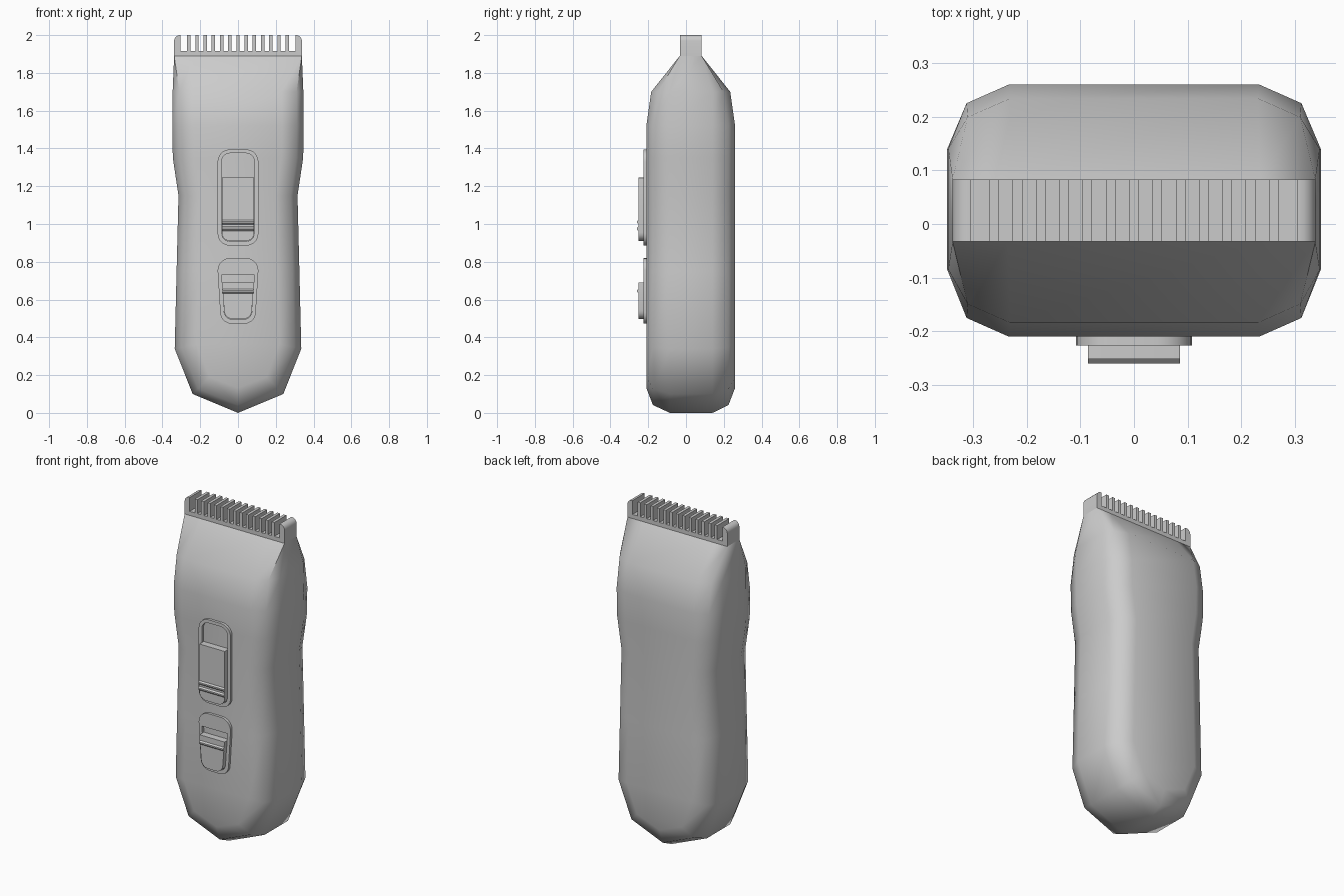
import bpy, bmesh, math

if "Cube" in bpy.data.objects:
    bpy.data.objects.remove(bpy.data.objects["Cube"])


def finish(name, bm, angle=35):
    bmesh.ops.remove_doubles(bm, verts=bm.verts, dist=0.0005)
    bmesh.ops.recalc_face_normals(bm, faces=bm.faces)
    me = bpy.data.meshes.new(name)
    bm.to_mesh(me)
    bm.free()
    ob = bpy.data.objects.new(name, me)
    bpy.context.collection.objects.link(ob)
    bpy.ops.object.select_all(action='DESELECT')
    ob.select_set(True)
    bpy.context.view_layer.objects.active = ob
    bpy.ops.object.shade_smooth_by_angle(angle=math.radians(angle))
    return ob


def loft(name, rings, caps=True, closed=False, angle=35):
    """Skin a list of equally sized point rings."""
    bm = bmesh.new()
    vs = [[bm.verts.new(p) for p in r] for r in rings]
    n = len(vs[0])
    pairs = list(zip(vs, vs[1:])) + ([(vs[-1], vs[0])] if closed else [])
    for a, b in pairs:
        for i in range(n):
            j = (i + 1) % n
            bm.faces.new((a[i], a[j], b[j], b[i]))
    if caps:
        bm.faces.new(vs[0])
        bm.faces.new(vs[-1])
    return finish(name, bm, angle)


def at_y(profile, y):
    return [(x, y, z) for x, z in profile]


def prism(name, profile, y0, y1):
    return loft(name, [at_y(profile, y0), at_y(profile, y1)])


def rounded(w_top, w_bot, z0, z1, r_top, r_bot, steps=5):
    """Rounded outline, optionally narrower towards the bottom."""
    right = []
    for k in range(steps + 1):
        a = math.pi / 2 * k / steps
        right.append((w_bot - r_bot + r_bot * math.sin(a), z0 + r_bot * (1 - math.cos(a))))
    for k in range(steps + 1):
        a = math.pi / 2 * k / steps
        right.append((w_top - r_top + r_top * math.cos(a), z1 - r_top * (1 - math.sin(a))))
    return right + [(-x, z) for x, z in reversed(right)]


def frame(name, outer, inner, y0, y1):
    return loft(name, [at_y(outer, y0), at_y(outer, y1), at_y(inner, y1), at_y(inner, y0)],
                caps=False, closed=True)


# Body: depth layers (y, inset), each an inset copy of the front outline
layers = [(-0.21, 0.115), (-0.175, 0.036), (-0.085, 0), (0.14, 0), (0.225, 0.036), (0.26, 0.115)]
# rows: z, half width, inset share in x, inset share in z
rows = [(0, 0, 0, 1.15), (0.1, 0.24, 0.78, 0.78), (0.34, 0.335, 1, 0.2),
        (0.75, 0.325, 1, 0), (1.15, 0.315, 1, 0), (1.35, 0.345, 1, 0),
        (1.52, 0.348, 1, 0), (1.7, 0.346, 1, 0), (1.89, 0.338, 0, 0)]
rings = []
for z, w, kx, kz in rows:
    half = []
    for y, d in layers:
        x = w - d * kx
        if z == 1.7 and d > 0:
            y += 0.026 if y < 0 else -0.026
        if z == 1.89:
            y = -0.033 if y < 0 else 0.083
            x = 0.235 if d > 0.1 else w
        half.append((x, y, z + d * kz))
    rings.append(half + [(-x, y, zz) for x, y, zz in reversed(half)])
loft("body", rings, angle=50)

# Blade comb: one profile with rounded cheeks and 13 teeth
floor, tip, cheek, teeth, tw = 1.915, 2.0, 0.304, 13, 0.018
corner = [(0.338 - 0.03 * (1 - math.cos(a)), 1.97 + 0.03 * math.sin(a))
          for a in (math.pi / 2 * k / 5 for k in range(6))]
comb = [(-0.338, 1.885), (0.338, 1.885)] + corner + [(cheek, tip), (cheek, floor)]
pitch = 2 * cheek / (teeth + 1)
for i in range(teeth):
    c = cheek - pitch * (i + 1)
    comb += [(c + tw / 2, floor), (c + tw / 2, tip), (c - tw / 2, tip), (c - tw / 2, floor)]
comb += [(-cheek, floor), (-cheek, tip)] + [(-x, z) for x, z in reversed(corner)]
prism("blade_comb", comb, -0.033, 0.083)

# Upper power switch: frame, slider and grip ridges
frame("power_switch_frame", rounded(0.108, 0.108, 0.885, 1.395, 0.065, 0.065),
      rounded(0.087, 0.087, 0.908, 1.375, 0.045, 0.045), -0.205, -0.226)
prism("power_slider", rounded(0.086, 0.086, 0.91, 1.245, 0.002, 0.045), -0.205, -0.252)

# Lower lock switch: tapered frame and slider
frame("lock_switch_frame", rounded(0.108, 0.094, 0.472, 0.82, 0.065, 0.06),
      rounded(0.086, 0.074, 0.495, 0.732, 0.002, 0.045), -0.205, -0.226)
prism("lock_slider", rounded(0.085, 0.073, 0.497, 0.69, 0.002, 0.045), -0.205, -0.252)

# Grip ridges: small wedges (y, z section) across the sliders
for name, zs, w in (("power_ridge", (0.975, 1.01), 0.086), ("lock_ridge", (0.645,), 0.082)):
    for i, z in enumerate(zs):
        sec = [(-0.25, z - 0.014), (-0.26, z - 0.004), (-0.26, z + 0.004), (-0.25, z + 0.014)]
        loft(f"{name}_{i + 1}", [[(x, y, zz) for y, zz in sec] for x in (-w, w)])
